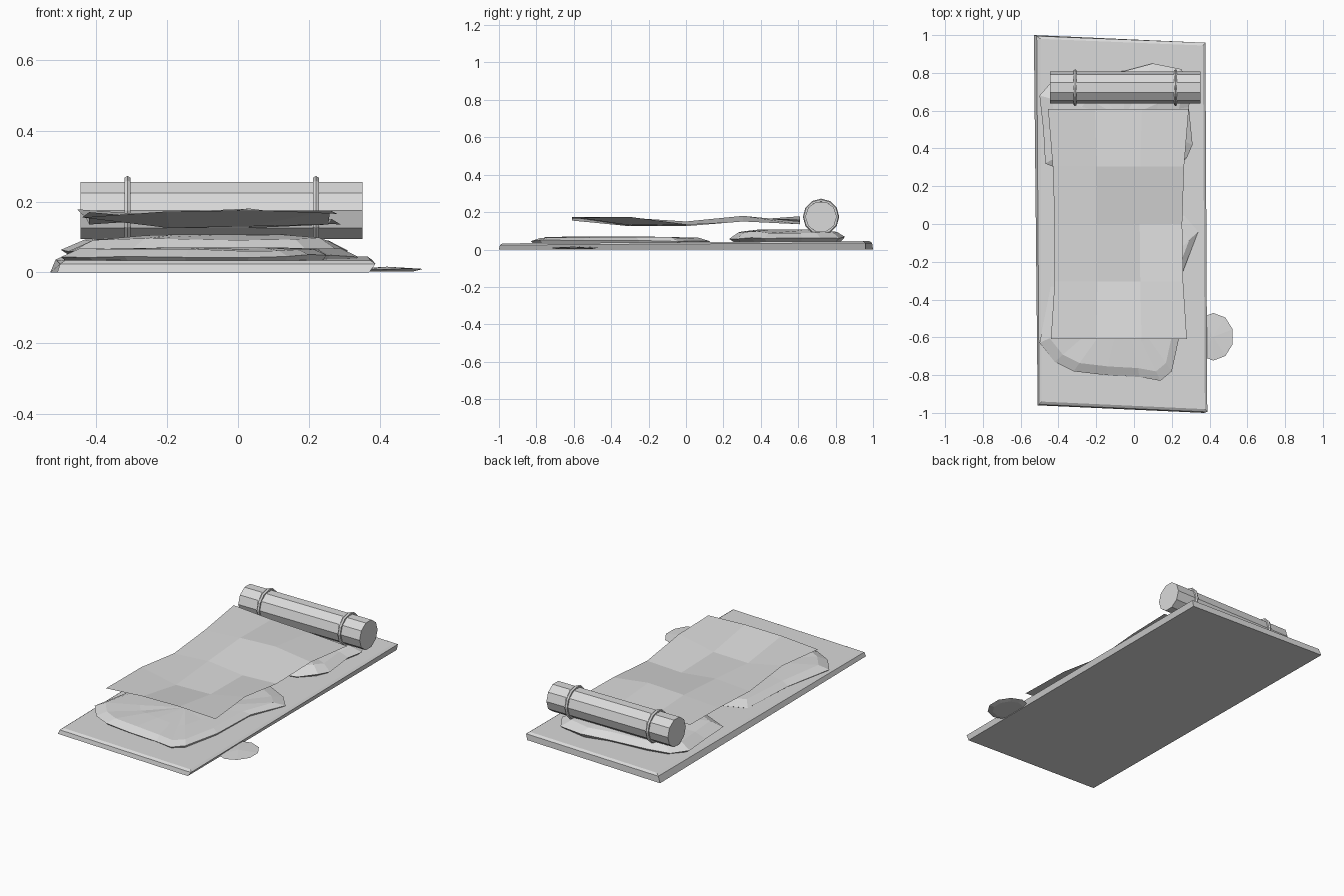
import bpy, bmesh, math, random
from mathutils import Vector

if "Cube" in bpy.data.objects:
    bpy.data.objects.remove(bpy.data.objects["Cube"])

random.seed(4)
grey = bpy.data.materials.new("plain_grey")
grey.diffuse_color = (0.7, 0.7, 0.7, 1)
grey.use_nodes = True
grey.node_tree.nodes["Principled BSDF"].inputs["Base Color"].default_value = grey.diffuse_color


def make(name, bm, recalc=True):
    if recalc:
        bmesh.ops.recalc_face_normals(bm, faces=bm.faces[:])
    me = bpy.data.meshes.new(name)
    bm.to_mesh(me)
    bm.free()
    me.materials.append(grey)
    ob = bpy.data.objects.new(name, me)
    bpy.context.collection.objects.link(ob)
    return ob


def bridge(bm, a, b):
    n = len(a)
    for i in range(n):
        bm.faces.new((a[i], a[(i + 1) % n], b[(i + 1) % n], b[i]))


def lump(name, outline, levels, top, jitter):
    """Soft cloth heap: rings of the outline scaled to the middle, fanned to a centre."""
    bm = bmesh.new()
    c = sum((Vector(p) for p in outline), Vector((0, 0))) / len(outline)
    rings = []
    for k, (scale, z) in enumerate(levels):
        ring = []
        for p in outline:
            q = c + (Vector(p) - c) * scale
            dz = random.uniform(-jitter, jitter) if k else 0
            ring.append(bm.verts.new((q.x, q.y, z + dz)))
        rings.append(ring)
    bm.faces.new(rings[0])
    for a, b in zip(rings, rings[1:]):
        bridge(bm, a, b)
    tip = bm.verts.new((c.x, c.y, top))
    last = rings[-1]
    for i in range(len(last)):
        bm.faces.new((last[i], last[(i + 1) % len(last)], tip))
    return make(name, bm)


# mat: skewed slab with sloping sides and a softened top edge
bm = bmesh.new()
rings = [
    [(-0.51, -0.96, 0), (0.37, -1.0, 0), (0.37, 0.96, 0), (-0.53, 1.0, 0)],
    [(-0.502, -0.955, 0.024), (0.388, -0.995, 0.024), (0.378, 0.96, 0.036), (-0.515, 0.995, 0.036)],
    [(-0.49, -0.94, 0.033), (0.375, -0.98, 0.033), (0.365, 0.945, 0.045), (-0.495, 0.98, 0.045)],
]
vs = [[bm.verts.new(p) for p in r] for r in rings]
bm.faces.new(vs[0])
bridge(bm, vs[0], vs[1])
bridge(bm, vs[1], vs[2])
bm.faces.new(vs[2])
make("mat", bm)

# crumpled blanket at the foot end
lump("lower_blanket",
     [(-0.5, -0.63), (-0.42, -0.73), (-0.32, -0.78), (-0.15, -0.8), (0.03, -0.81),
      (0.14, -0.83), (0.2, -0.78), (0.25, -0.55), (0.26, -0.25), (0.34, -0.04),
      (0.27, 0.04), (0.1, 0.13), (-0.2, 0.11), (-0.42, 0.02), (-0.44, -0.33)],
     [(0.96, 0.03), (1.0, 0.046), (0.88, 0.063), (0.5, 0.066)], 0.07, 0.005)

# pillow at the head end
lump("pillow",
     [(-0.47, 0.32), (-0.3, 0.25), (0, 0.23), (0.2, 0.27), (0.28, 0.35), (0.31, 0.42),
      (0.29, 0.62), (0.31, 0.72), (0.25, 0.82), (0.1, 0.85), (-0.05, 0.81),
      (-0.3, 0.79), (-0.43, 0.76), (-0.5, 0.68), (-0.48, 0.5)],
     [(0.92, 0.04), (1.0, 0.062), (0.85, 0.093), (0.5, 0.102)], 0.107, 0.006)

# wavy cover sheet, 3 x 4 faces
bm = bmesh.new()
rows = [
    (-0.61, -0.44, 0.28, (0.155, 0.172, 0.175, 0.165)),
    (-0.305, -0.42, 0.26, (0.17, 0.125, 0.13, 0.175)),
    (0.0, -0.42, 0.255, (0.135, 0.15, 0.125, 0.135)),
    (0.305, -0.43, 0.265, (0.155, 0.17, 0.18, 0.15)),
    (0.61, -0.455, 0.29, (0.178, 0.16, 0.15, 0.135)),
]
grid = [[bm.verts.new((x0 + (x1 - x0) * i / 3, y, z)) for i, z in enumerate(zs)]
        for y, x0, x1, zs in rows]
for a, b in zip(grid, grid[1:]):
    for i in range(3):
        bm.faces.new((a[i], a[i + 1], b[i + 1], b[i]))
make("cover_sheet", bm, recalc=False)

# rolled bedding: ten sided cylinder along x
RY, RZ, R = 0.722, 0.175, 0.0845
bm = bmesh.new()
ends = [[bm.verts.new((x, RY + R * math.cos(i * math.tau / 10), RZ + R * math.sin(i * math.tau / 10)))
         for i in range(10)] for x in (-0.445, 0.352)]
bridge(bm, ends[0], ends[1])
for e in ends:
    bm.faces.new(e)
make("bedroll", bm)

# straps around the roll
for name, x in (("strap_left", -0.312), ("strap_right", 0.22)):
    bm = bmesh.new()
    loops = []
    for i in range(12):
        a = i * math.tau / 12
        loop = []
        for j in range(6):
            t = j * math.tau / 6
            r = 0.087 + 0.01 * math.cos(t)
            loop.append(bm.verts.new((x + 0.01 * math.sin(t), RY + r * math.sin(a), RZ + r * math.cos(a))))
        loops.append(loop)
    for i in range(12):
        bridge(bm, loops[i], loops[(i + 1) % 12])
    make(name, bm)

# flat stone peeking out beside the mat
lump("flat_stone",
     [(0.42 + 0.108 * math.cos((i + 0.5) * math.tau / 10), -0.597 + 0.126 * math.sin((i + 0.5) * math.tau / 10))
      for i in range(10)],
     [(0.75, 0.003), (1.0, 0.01)], 0.016, 0.002)
